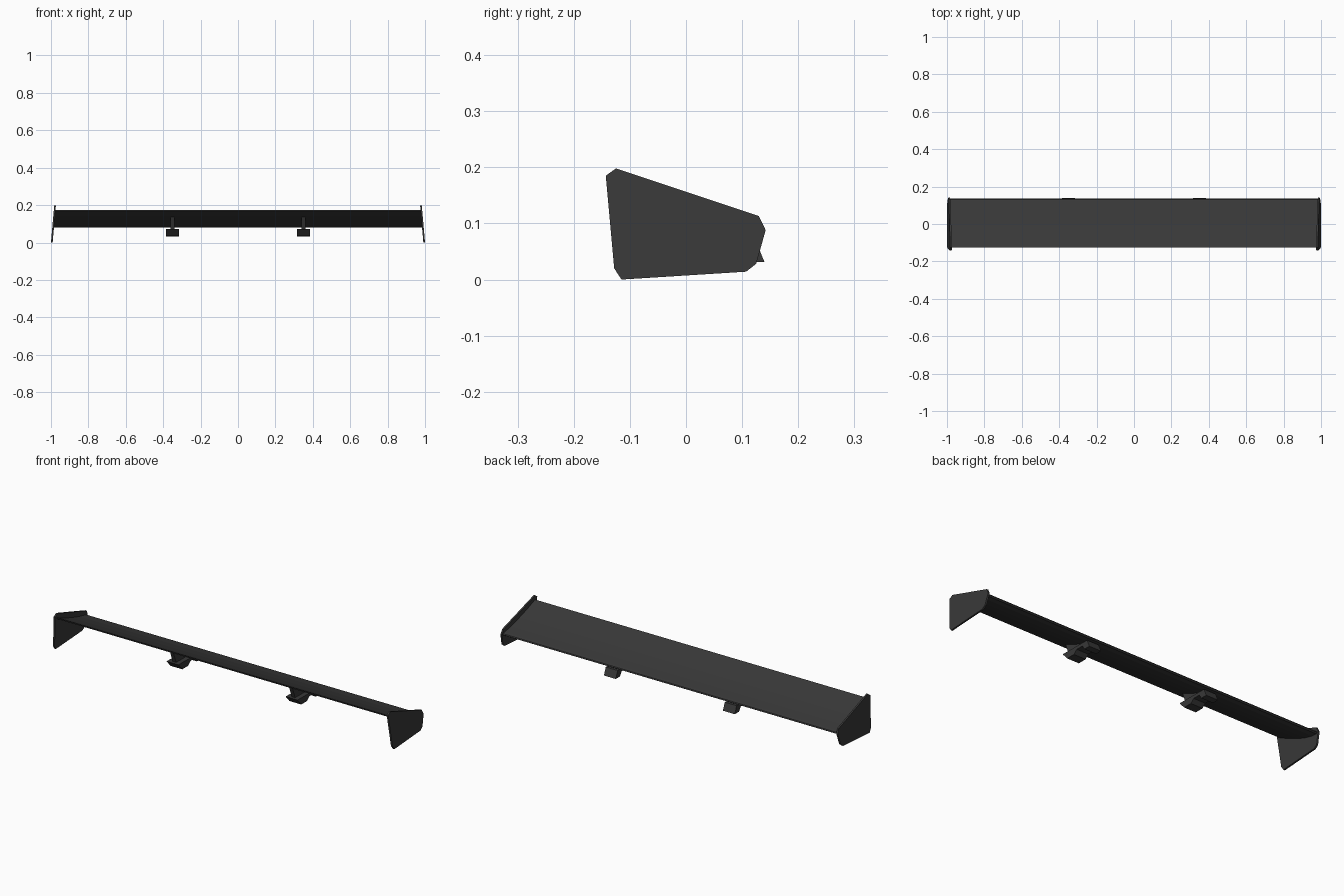
import bpy, bmesh

if "Cube" in bpy.data.objects:
    bpy.data.objects.remove(bpy.data.objects["Cube"])

mat = bpy.data.materials.new("dark grey")
mat.diffuse_color = (0.04, 0.04, 0.04, 1)
mat.use_nodes = True
mat.node_tree.nodes["Principled BSDF"].inputs["Base Color"].default_value = mat.diffuse_color


def extrude_x(name, profile, x0, x1, shift=None):
    """Prism from a (y, z) outline between x0 and x1; shift(z) leans it in x."""
    bm = bmesh.new()
    rings = []
    for x in (x0, x1):
        rings.append([bm.verts.new((x + (shift(z) if shift else 0), y, z))
                      for y, z in profile])
    a, b = rings
    n = len(profile)
    bm.faces.new(a)
    bm.faces.new(b)
    for i in range(n):
        j = (i + 1) % n
        bm.faces.new((a[i], a[j], b[j], b[i]))
    bmesh.ops.recalc_face_normals(bm, faces=bm.faces)
    me = bpy.data.meshes.new(name)
    bm.to_mesh(me)
    bm.free()
    me.materials.append(mat)
    ob = bpy.data.objects.new(name, me)
    bpy.context.collection.objects.link(ob)
    return ob


# Wing blade: gently cambered section, high at the front
blade = [(-0.126, 0.175), (-0.07, 0.151), (0.0, 0.126), (0.07, 0.105),
         (0.12, 0.094), (0.132, 0.09), (0.135, 0.085), (0.128, 0.080),
         (0.10, 0.081), (0.05, 0.093), (0.0, 0.110), (-0.07, 0.141),
         (-0.124, 0.167)]
extrude_x("wing_blade", blade, -0.984, 0.984)

# End plates, leaning inward towards the top
plate = [(-0.143, 0.185), (-0.125, 0.198), (0.130, 0.113), (0.142, 0.088),
         (0.125, 0.028), (0.107, 0.014), (-0.115, 0.0), (-0.128, 0.02)]

# Mount foot with a hollow underneath, and the thin pylon above it
foot = [(-0.05, 0.072), (-0.018, 0.036), (0.03, 0.036), (0.05, 0.054),
        (0.09, 0.054), (0.105, 0.031), (0.14, 0.031), (0.124, 0.07)]
pylon = [(-0.06, 0.140), (-0.03, 0.06), (0.10, 0.06), (0.11, 0.085),
         (0.05, 0.097), (0.0, 0.115)]

for side, s in (("left", -1), ("right", 1)):
    extrude_x("end_plate_" + side, plate, s * 0.991, s * 1.0,
              lambda z, s=s: -s * 0.088 * z)
    extrude_x("mount_foot_" + side, foot, s * 0.315, s * 0.385)
    extrude_x("mount_pylon_" + side, pylon, s * 0.340, s * 0.360)
